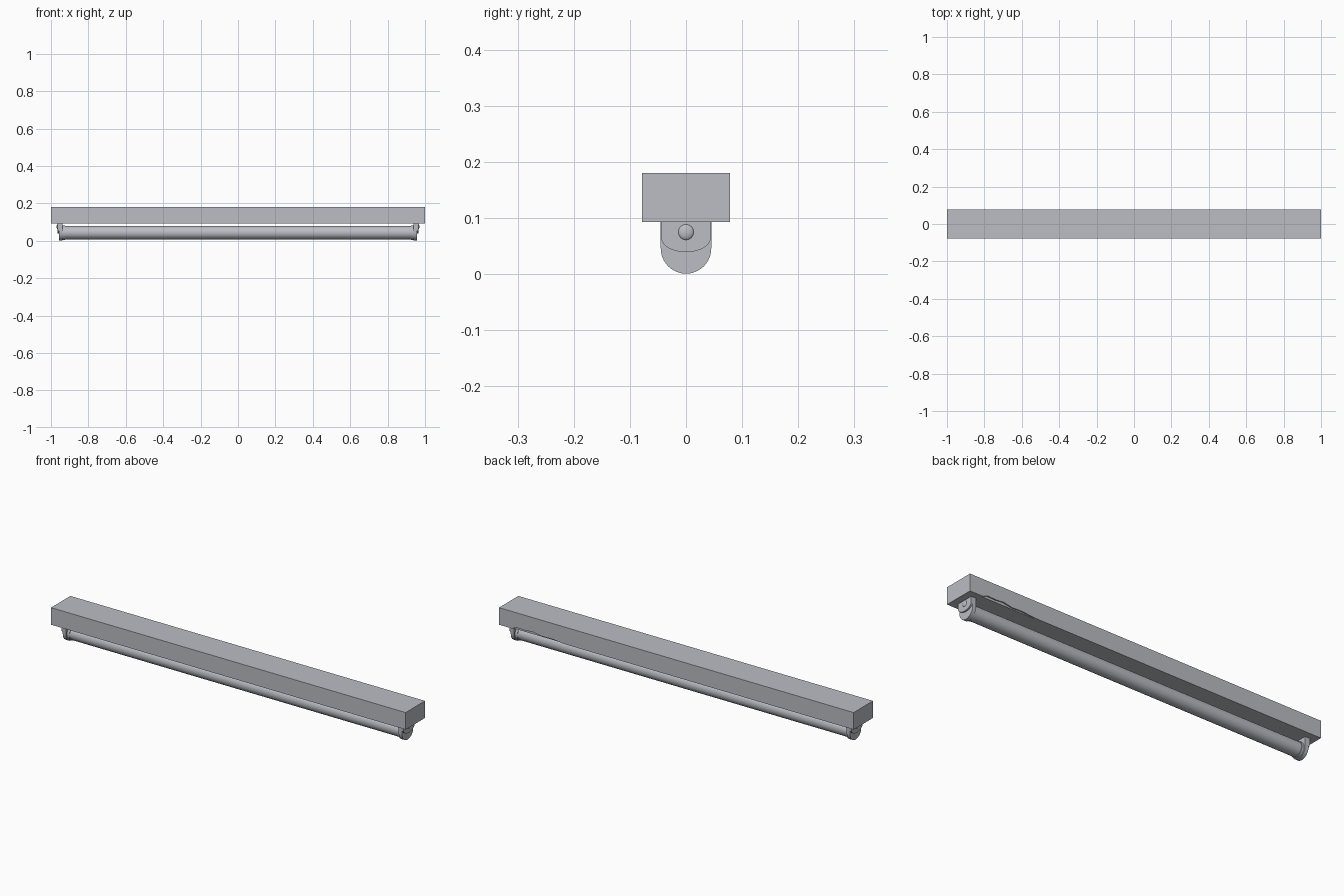
import bpy, bmesh, math
from mathutils import Matrix

cube = bpy.data.objects.get("Cube")
if cube:
    bpy.data.objects.remove(cube, do_unlink=True)

# Single painted grey
grey = bpy.data.materials.new("light_grey")
grey.use_nodes = True
colour = (0.5, 0.51, 0.55, 1)
grey.diffuse_color = colour
grey.node_tree.nodes["Principled BSDF"].inputs["Base Color"].default_value = colour


def finish(bm, name, smooth=True):
    bmesh.ops.recalc_face_normals(bm, faces=bm.faces)
    mesh = bpy.data.meshes.new(name)
    bm.to_mesh(mesh)
    bm.free()
    mesh.materials.append(grey)
    obj = bpy.data.objects.new(name, mesh)
    bpy.context.collection.objects.link(obj)
    if smooth:
        bpy.ops.object.select_all(action='DESELECT')
        obj.select_set(True)
        bpy.context.view_layer.objects.active = obj
        bpy.ops.object.shade_smooth_by_angle(angle=math.radians(35))
    return obj


def prism(name, points, offset, smooth=True):
    """Extrude a closed outline of 3D points."""
    bm = bmesh.new()
    face = bm.faces.new([bm.verts.new(p) for p in points])
    out = bmesh.ops.extrude_face_region(bm, geom=[face])
    verts = [g for g in out["geom"] if isinstance(g, bmesh.types.BMVert)]
    bmesh.ops.translate(bm, vec=offset, verts=verts)
    return finish(bm, name, smooth)


def rod(name, x0, x1, radius, z, sides=40):
    bm = bmesh.new()
    place = Matrix.Translation(((x0 + x1) / 2, 0, z)) @ Matrix.Rotation(math.pi / 2, 4, 'Y')
    bmesh.ops.create_cone(bm, cap_ends=True, segments=sides, radius1=radius,
                          radius2=radius, depth=abs(x1 - x0), matrix=place)
    return finish(bm, name)


def u_plate(name, x0, x1, radius, arc_z, top_z, squash=1.0):
    """Straight-topped plate with a rounded lower end."""
    steps = 24
    pts = [(x0, radius * math.cos(a), arc_z - squash * radius * math.sin(a))
           for a in (math.pi * i / steps for i in range(steps + 1))]
    pts += [(x0, -radius, top_z), (x0, radius, top_z)]
    return prism(name, pts, (x1 - x0, 0, 0))


# Housing box
base, top, half = 0.093, 0.18, 0.078
housing = prism("housing", [(-1, -half, base), (1, -half, base),
                            (1, half, base), (-1, half, base)],
                (0, 0, top - base), smooth=False)

# Small ragged chip along the rear lower edge
chip = [(0.93, 0), (0.9, 0.014), (0.85, 0.012), (0.81, 0.016),
        (0.76, 0.007), (0.7, 0.009), (0.64, 0.003), (0.55, 0)]
cutter = prism("chip_cutter", [(x, half - 0.006, base - 0.002 + h) for x, h in chip],
               (0, 0.02, 0), smooth=False)
cutter.hide_render = True
cutter.hide_set(True)
cut = housing.modifiers.new("rear_chip", 'BOOLEAN')
cut.operation = 'DIFFERENCE'
cut.object = cutter

# Lamp tube
tube_z = 0.043
rod("lamp_tube", -0.935, 0.935, 0.0355, tube_z)

# Holder, raised boss, knob and collar at each end
for side, s in (("left", 1), ("right", -1)):
    rod(side + "_tube_collar", s * 0.925, s * 0.945, 0.038, tube_z)
    u_plate(side + "_holder", s * 0.938, s * 0.957, 0.045, 0.046, base + 0.002)
    u_plate(side + "_holder_boss", s * 0.955, s * 0.965, 0.0445, 0.066, base + 0.002, 0.6)
    bm = bmesh.new()
    place = Matrix.Translation((s * 0.964, 0, 0.075)) @ Matrix.Diagonal((0.4, 1, 1, 1))
    bmesh.ops.create_uvsphere(bm, u_segments=24, v_segments=12, radius=0.014, matrix=place)
    finish(bm, side + "_holder_knob")
